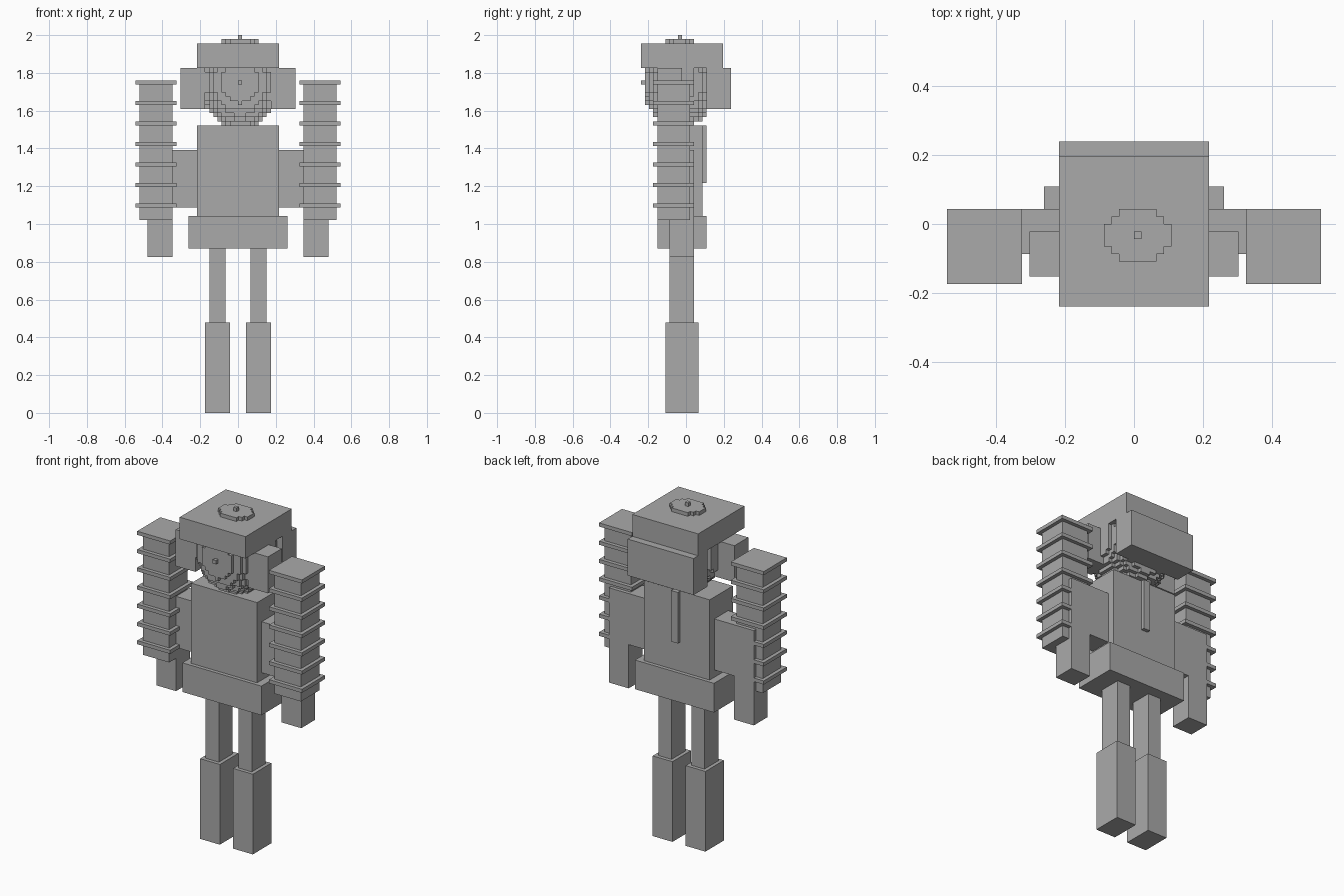
import bpy
import bmesh
from mathutils import Vector

default = bpy.data.objects.get("Cube")
if default:
    bpy.data.objects.remove(default, do_unlink=True)

U = 2 / 92  # size of one block unit

grey = bpy.data.materials.new("plain grey")
grey.use_nodes = True
colour = (0.4, 0.4, 0.4, 1)
grey.diffuse_color = colour
grey.node_tree.nodes["Principled BSDF"].inputs["Base Color"].default_value = colour


def finish(name, bm):
    bmesh.ops.recalc_face_normals(bm, faces=bm.faces)
    mesh = bpy.data.meshes.new(name)
    bm.to_mesh(mesh)
    bm.free()
    mesh.materials.append(grey)
    obj = bpy.data.objects.new(name, mesh)
    bpy.context.scene.collection.objects.link(obj)
    return obj


def add_box(bm, x, y, z):
    """Add a box given by its (low, high) ranges in block units."""
    cube = bmesh.ops.create_cube(bm, size=1)
    for v in cube["verts"]:
        v.co = Vector([(lo + hi) / 2 + c * (hi - lo)
                       for c, (lo, hi) in zip(v.co, (x, y, z))]) * U


def box(name, x, y, z):
    bm = bmesh.new()
    add_box(bm, x, y, z)
    return finish(name, bm)


def pair(name, x, y, z):
    box("left_" + name, x, y, z)
    box("right_" + name, (-x[1], -x[0]), y, z)


# Legs and boots
pair("boot", (2, 8), (-5, 3), (0, 22))
pair("leg", (3, 7), (-4, 2), (22, 40))

# Body
box("hips", (-12, 12), (-7, 5), (40, 48))
box("torso", (-10, 10), (-6, 4), (48, 70))
box("back_strip", (-1, 1), (4, 5), (56, 70))

# Arms: shoulder bridge, inner arm with hand, and banded sleeve
pair("shoulder", (10, 16), (-4, 2), (50, 64))
pair("arm", (16, 22), (-4, 2), (38, 64))
pair("sleeve", (16, 24), (-7, 1), (47, 80))
for side, x in (("left", (15, 25)), ("right", (-25, -15))):
    bm = bmesh.new()
    for z in range(50, 81, 5):
        add_box(bm, x, (-8, 2), (z, z + 1))
    finish(side + "_sleeve_bands", bm)

# Hat and the blocks hanging under it
box("hat", (-10, 10), (-11, 9), (84, 90))
box("hat_back_flap", (-10, 10), (5, 11), (74, 84))
pair("ear_block", (8, 14), (-7, -1), (74, 84))

# Head: stepped ellipsoid made of unit blocks, keeping only outer faces
RX, RY, RZ = 10, 9, 11
cells = {(i, j, k)
         for i in range(-RX, RX + 1)
         for j in range(-RY, RY + 1)
         for k in range(-RZ, RZ + 1)
         if (i / RX) ** 2 + (j / RY) ** 2 + (k / RZ) ** 2 <= 1.000001}
centre = Vector((0.5, -1.5, 80.5))
bm = bmesh.new()
for cell in cells:
    for axis in range(3):
        for sign in (-1, 1):
            step = Vector((0, 0, 0))
            step[axis] = sign
            if tuple(int(c + s) for c, s in zip(cell, step)) in cells:
                continue
            a = Vector((0, 0, 0))
            a[(axis + 1) % 3] = 0.5
            b = step.cross(a)
            mid = centre + Vector(cell) + step / 2
            bm.faces.new([bm.verts.new((mid + p) * U)
                          for p in (-a - b, a - b, a + b, b - a)])
bmesh.ops.remove_doubles(bm, verts=bm.verts, dist=U / 100)
finish("head", bm)
